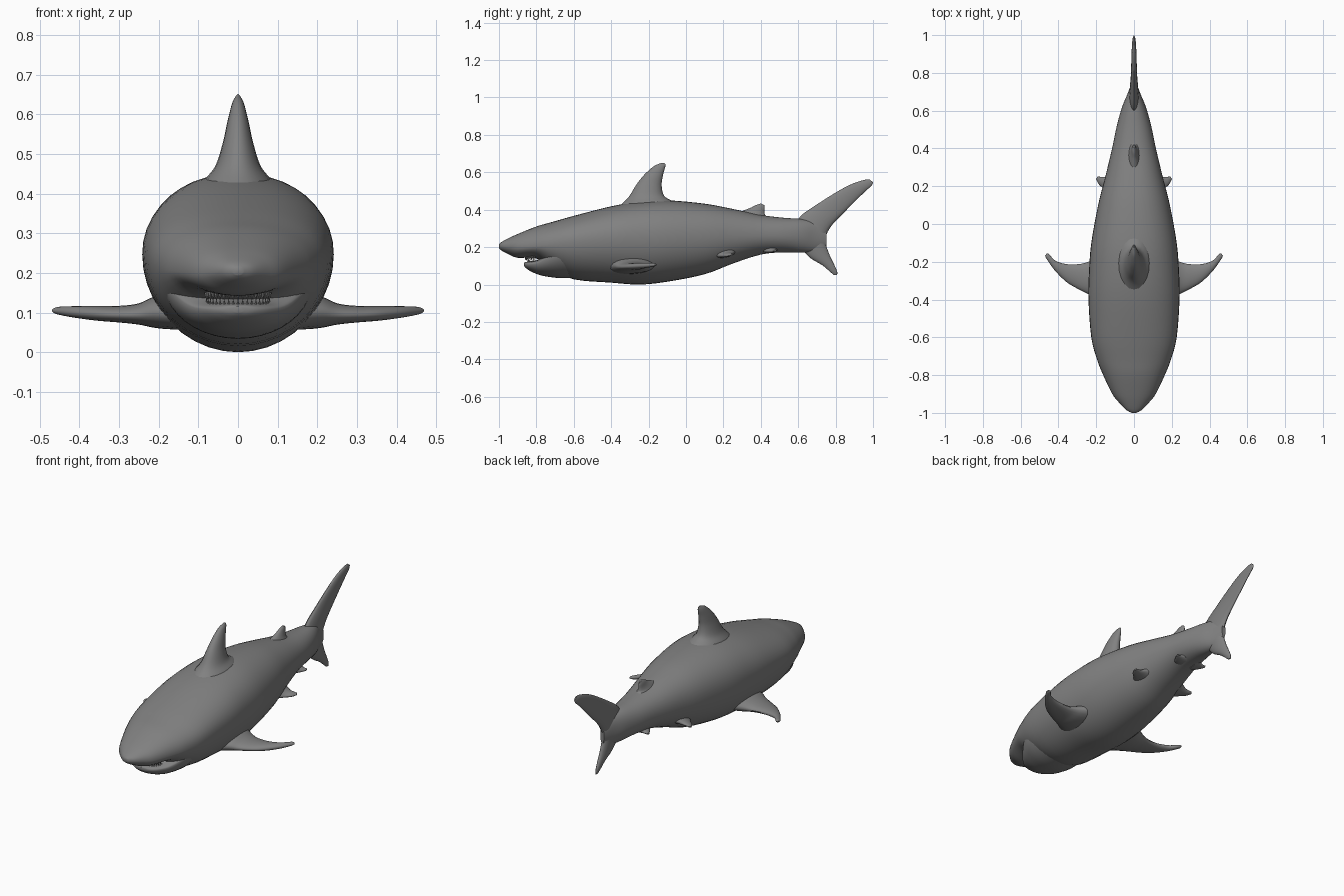
import bpy, bmesh, math
from mathutils import Vector

grey = bpy.data.materials.new("shark grey")
grey.diffuse_color = (0.22, 0.22, 0.22, 1)


def catmull(rows, steps):
    """Smoothly interpolate rows of numbers."""
    out = []
    for i in range(len(rows) - 1):
        a, b = rows[max(i - 1, 0)], rows[i]
        c, d = rows[i + 1], rows[min(i + 2, len(rows) - 1)]
        for k in range(steps):
            t = k / steps
            out.append([0.5 * (2*q + (r - p)*t + (2*p - 5*q + 4*r - s)*t*t + (3*q - p - 3*r + s)*t**3)
                        for p, q, r, s in zip(a, b, c, d)])
    out.append(list(rows[-1]))
    return out


def finish(name, bm, mirror=False):
    bmesh.ops.recalc_face_normals(bm, faces=bm.faces)
    mesh = bpy.data.meshes.new(name)
    bm.to_mesh(mesh)
    bm.free()
    ob = bpy.data.objects.new(name, mesh)
    bpy.context.collection.objects.link(ob)
    mesh.materials.append(grey)
    if mirror:
        ob.modifiers.new("mirror", 'MIRROR')
    bpy.ops.object.select_all(action='DESELECT')
    ob.select_set(True)
    bpy.context.view_layer.objects.active = ob
    bpy.ops.object.shade_smooth_by_angle(angle=math.radians(50))
    return ob


def loft(name, rings, mirror=False):
    bm = bmesh.new()
    loops = [[bm.verts.new(p) for p in ring] for ring in rings]
    n = len(loops[0])
    for a, b in zip(loops, loops[1:]):
        for i in range(n):
            j = (i + 1) % n
            bm.faces.new((a[i], a[j], b[j], b[i]))
    bm.faces.new(loops[0])
    bm.faces.new(loops[-1])
    return finish(name, bm, mirror)


def trunk(name, stations, n=40):
    """Stations: y, top z, widest z, bottom z, half width."""
    rings = []
    for y, top, mid, low, w in catmull(stations, 4):
        ring = []
        for i in range(n):
            a = 2 * math.pi * i / n
            c, s = math.cos(a), math.sin(a)
            e = 2 / 2.2 if s > 0 else 1
            h = top - mid if s > 0 else mid - low
            ring.append((math.copysign(abs(c) ** e, c) * w, y,
                         mid + math.copysign(abs(s) ** e, s) * h))
        rings.append(ring)
    loft(name, rings)


def fin(name, sections, axis, mirror=False, n=20):
    """Sections: leading point, trailing point, half thickness."""
    rows = [[*lead, *trail, h] for lead, trail, h in sections]
    rings = []
    for r in catmull(rows, 5):
        lead, trail, h = Vector(r[:3]), Vector(r[3:6]), max(r[6], 0.002)
        mid, half = (lead + trail) / 2, (lead - trail) / 2
        rings.append([mid + half * math.cos(2*math.pi*i/n) + Vector(axis) * h * math.sin(2*math.pi*i/n)
                      for i in range(n)])
    loft(name, rings, mirror)


def upright(name, rows):
    """Centre-line fin from lead y, z, trail y, z, half thickness."""
    fin(name, [((0, a, b), (0, c, d), h) for a, b, c, d, h in rows], (1, 0, 0))


# Body, with the underside of the snout overhanging the mouth
trunk("body", [
    (-1.0, .215, .205, .195, .012), (-.985, .228, .205, .181, .04),
    (-.95, .247, .202, .162, .075), (-.9, .27, .2, .143, .115),
    (-.8, .31, .205, .14, .163), (-.72, .333, .215, .085, .195),
    (-.6, .367, .23, .028, .226), (-.4, .418, .245, .01, .241),
    (-.25, .443, .25, 0, .238), (-.1, .45, .25, .015, .226),
    (.1, .432, .255, .055, .19), (.25, .404, .258, .112, .152),
    (.4, .372, .26, .16, .116), (.52, .357, .26, .172, .091),
    (.62, .35, .26, .17, .063), (.69, .335, .255, .175, .034), (.75, .29, .25, .205, .012)])

# Lower jaw
trunk("lower_jaw", [
    (-.866, .116, .108, .1, .012), (-.858, .12, .107, .09, .045),
    (-.835, .124, .108, .073, .078), (-.79, .133, .115, .053, .118),
    (-.74, .165, .14, .042, .155), (-.67, .22, .18, .034, .188), (-.56, .28, .23, .035, .2)])

# Fins on the centre line
upright("dorsal_fin", [
    (-.4, .39, -.02, .41, .11), (-.345, .43, -.07, .445, .082), (-.305, .47, -.117, .475, .056),
    (-.268, .53, -.13, .53, .038), (-.225, .585, -.123, .585, .026),
    (-.175, .63, -.112, .625, .015), (-.14, .647, -.109, .64, .007), (-.125, .651, -.113, .648, .003)])
upright("rear_dorsal_fin", [
    (.24, .37, .47, .345, .04), (.3, .393, .428, .368, .026), (.345, .41, .42, .385, .017),
    (.375, .425, .421, .41, .011), (.4, .433, .419, .425, .005)])
upright("tail_fin", [
    (.79, .052, .808, .052, .003), (.77, .068, .808, .07, .008), (.73, .102, .793, .105, .013),
    (.65, .155, .765, .165, .02), (.59, .25, .745, .24, .026), (.6, .35, .775, .31, .024),
    (.7, .428, .85, .39, .017), (.85, .52, .95, .49, .013),
    (.94, .556, .99, .526, .009), (.982, .562, 1.0, .546, .003)])

# Paired fins
fin("pectoral_fins", [
    ((.1, -.45, .09), (.1, -.12, .12), .05), ((.2, -.395, .1), (.19, -.175, .105), .043),
    ((.25, -.367, .095), (.25, -.203, .098), .027), ((.3, -.342, .094), (.3, -.213, .098), .021),
    ((.36, -.305, .096), (.36, -.212, .1), .018), ((.42, -.245, .1), (.415, -.195, .104), .014),
    ((.462, -.186, .104), (.45, -.16, .106), .009), ((.47, -.168, .105), (.463, -.156, .106), .003)],
    (0, 0, 1), True)
fin("pelvic_fins", [
    ((.07, .11, .17), (.07, .28, .18), .035), ((.125, .145, .16), (.12, .262, .175), .024),
    ((.16, .185, .155), (.155, .25, .165), .013), ((.186, .21, .155), (.178, .25, .162), .009),
    ((.201, .238, .156), (.193, .252, .16), .004)], (0, 0, 1), True)
fin("anal_fins", [
    ((.03, .39, .19), (.03, .5, .195), .025), ((.065, .415, .183), (.06, .487, .188), .016),
    ((.085, .445, .18), (.08, .482, .183), .009), ((.099, .47, .18), (.094, .485, .182), .004)],
    (0, 0, 1), True)

# Rows of teeth along the upper and lower jaw
for name, base, tip, back in (("upper_teeth", .152, .128, 0), ("lower_teeth", .112, .134, .012)):
    bm = bmesh.new()
    count = 19
    for i in range(count):
        t = math.radians(-75 + 150 * i / (count - 1))
        x, y = .082 * math.sin(t), -.79 - .068 * math.cos(t) + back
        ring = [bm.verts.new((x + .006 * math.cos(k * math.pi / 2), y + .006 * math.sin(k * math.pi / 2), base))
                for k in range(4)]
        top = bm.verts.new((x, y, tip))
        bm.faces.new(ring)
        for k in range(4):
            bm.faces.new((ring[k], ring[(k + 1) % 4], top))
    finish(name, bm)
